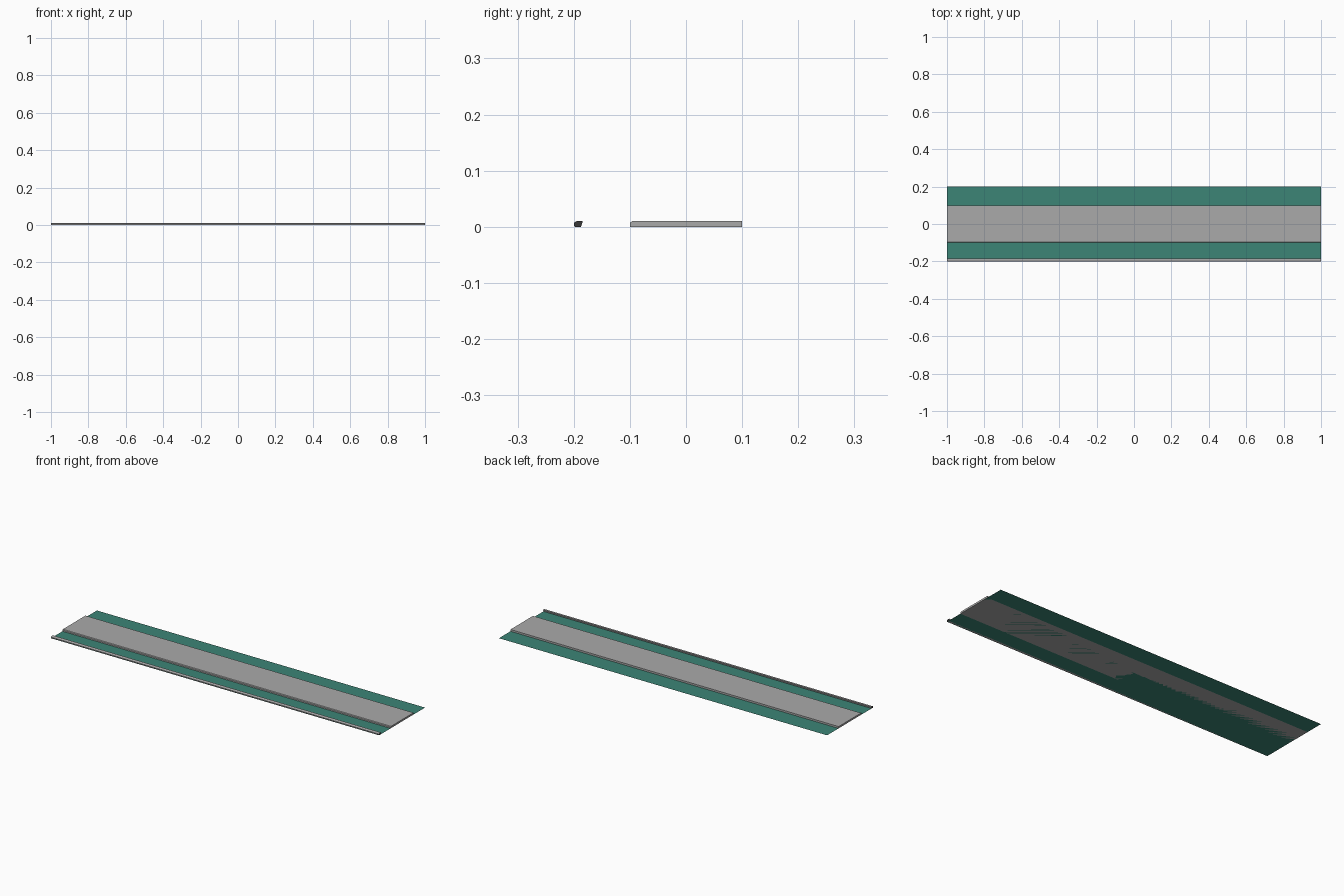
import bpy, bmesh

if "Cube" in bpy.data.objects:
    bpy.data.objects.remove(bpy.data.objects["Cube"])


def material(name, rgb):
    m = bpy.data.materials.new(name)
    m.diffuse_color = (*rgb, 1)
    m.use_nodes = True
    m.node_tree.nodes["Principled BSDF"].inputs["Base Color"].default_value = m.diffuse_color
    return m


GREEN = material("grass green", (0.045, 0.235, 0.18))
GREY = material("paving grey", (0.40, 0.40, 0.40))
DARK = material("dark grey", (0.04, 0.04, 0.04))


def extrude_x(name, profile, mats, end_index=0, half=1.0):
    """Run a (y, z) profile along x from -half to half, closed at both ends."""
    bm = bmesh.new()
    face = bm.faces.new([bm.verts.new((-half, y, z)) for y, z in profile])
    if len(profile) > 2:
        ext = bmesh.ops.extrude_face_region(bm, geom=[face], use_keep_orig=True)
        moved = [g for g in ext["geom"] if isinstance(g, bmesh.types.BMVert)]
        bmesh.ops.translate(bm, verts=moved, vec=(2 * half, 0, 0))
    bmesh.ops.recalc_face_normals(bm, faces=bm.faces)
    for f in bm.faces:
        f.material_index = end_index if abs(f.normal.x) > 0.9 else 0
    me = bpy.data.meshes.new(name)
    bm.to_mesh(me)
    bm.free()
    for m in mats:
        me.materials.append(m)
    ob = bpy.data.objects.new(name, me)
    bpy.context.collection.objects.link(ob)
    return ob


# flat grass strip
bpy.ops.mesh.primitive_plane_add(size=2)
grass = bpy.context.object
grass.name = "grass_strip"
grass.scale = (1, 0.2, 1)
grass.data.materials.append(GREEN)

# raised walkway with a small bevel on its front edge
extrude_x("walkway", [(-0.1, 0), (0.1, 0), (0.1, 0.01), (-0.096, 0.01), (-0.1, 0.007)], [GREY])

# narrow kerb along the front edge
extrude_x("kerb", [(-0.198, 0), (-0.187, 0), (-0.184, 0.01), (-0.195, 0.01),
                   (-0.2, 0.007), (-0.2, 0.003)], [GREY, DARK], end_index=1)
